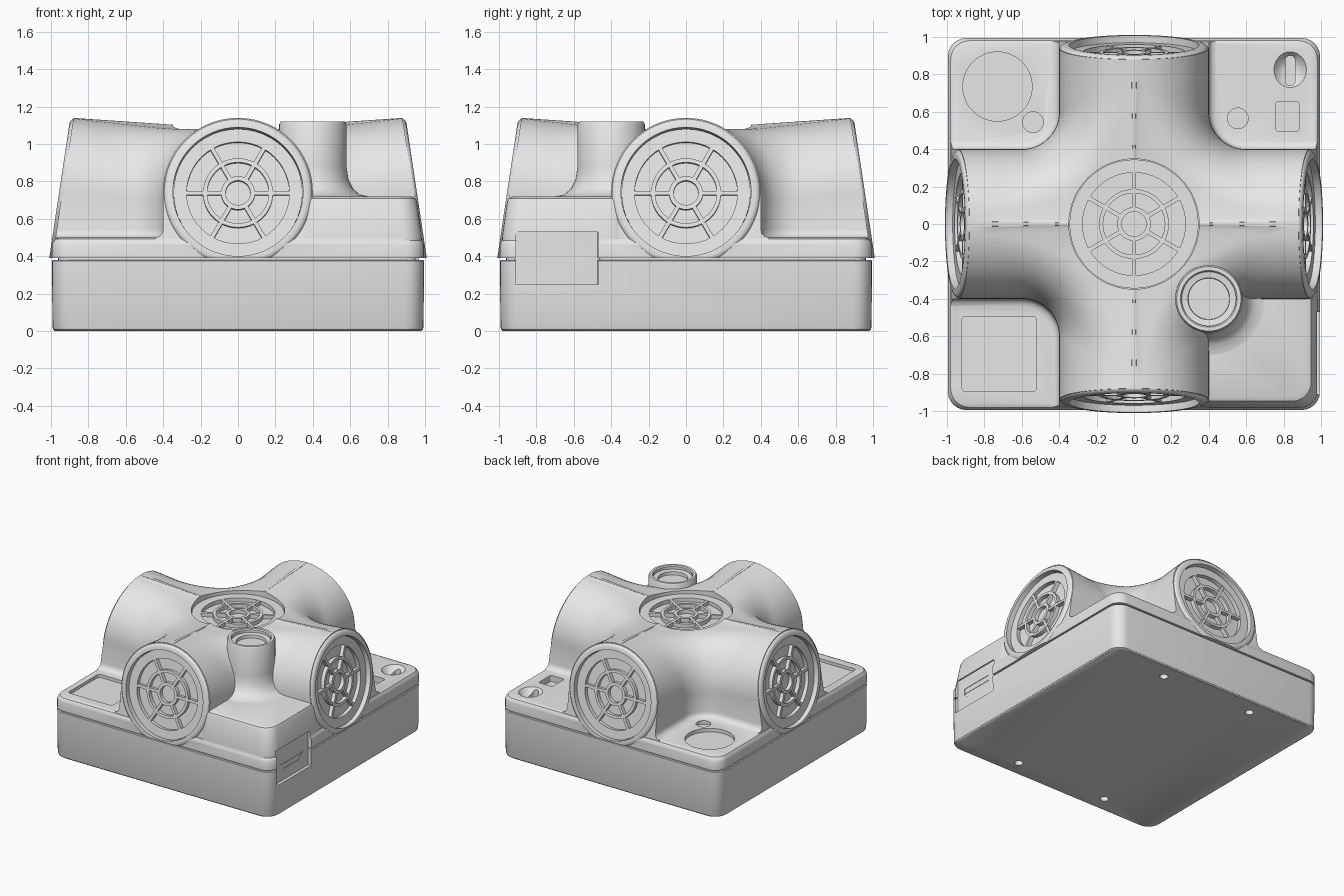
import bpy, bmesh
from math import sin, cos, pi, radians, atan
from mathutils import Matrix, Vector

if "Cube" in bpy.data.objects:
    bpy.data.objects.remove(bpy.data.objects["Cube"])

grey = bpy.data.materials.new("plain_grey")
grey.use_nodes = True
grey.diffuse_color = (0.8, 0.8, 0.8, 1)
grey.node_tree.nodes["Principled BSDF"].inputs["Base Color"].default_value = (0.8, 0.8, 0.8, 1)


def loft(name, rings, m=Matrix(), closed=False, peak=None):
    """Skin a stack of equal-length rings; cap the ends, or join them when closed."""
    bm = bmesh.new()
    rows = [[bm.verts.new(p) for p in ring] for ring in rings]
    pairs = list(zip(rows, rows[1:]))
    if closed:
        pairs.append((rows[-1], rows[0]))
    for a, b in pairs:
        for i in range(len(a)):
            j = (i + 1) % len(a)
            bm.faces.new((a[i], a[j], b[j], b[i]))
    if not closed:
        bm.faces.new(rows[0][::-1])
        if peak:
            tip = bm.verts.new(peak)
            for i, v in enumerate(rows[-1]):
                bm.faces.new((v, rows[-1][(i + 1) % len(rows[-1])], tip))
        else:
            bm.faces.new(rows[-1])
    bm.transform(m)
    bmesh.ops.recalc_face_normals(bm, faces=bm.faces)
    mesh = bpy.data.meshes.new(name)
    bm.to_mesh(mesh)
    bm.free()
    mesh.materials.append(grey)
    obj = bpy.data.objects.new(name, mesh)
    bpy.context.collection.objects.link(obj)
    return obj


def rounded(hx, hy, r, z, cx=0, cy=0, n=7):
    """Rounded rectangle ring."""
    pts = []
    for q, (sx, sy) in enumerate(((1, 1), (-1, 1), (-1, -1), (1, -1))):
        for k in range(n):
            a = (q + k / (n - 1)) * pi / 2
            pts.append(Vector((cx + sx * (hx - r) + r * cos(a), cy + sy * (hy - r) + r * sin(a), z)))
    return pts


def block(name, x, y, z0, z1, hx, hy, r):
    return loft(name, [rounded(hx, hy, r, z, x, y) for z in (z0, z1)])


def lathe(name, profile, m=Matrix(), closed=False, n=48):
    rings = [[Vector((r * cos(2 * pi * i / n), r * sin(2 * pi * i / n), z)) for i in range(n)]
             for r, z in profile]
    return loft(name, rings, m, closed)


def disc(name, x, y, z0, z1, r):
    return lathe(name, [(r, z0), (r, z1)], Matrix.Translation((x, y, 0)))


def combine(target, parts, op):
    for part in parts:
        part.hide_render = True
        mod = target.modifiers.new("cut", "BOOLEAN")
        mod.operation, mod.solver, mod.object = op, "EXACT", part
        bpy.context.view_layer.objects.active = target
        bpy.ops.object.modifier_apply(modifier=mod.name)
        bpy.data.objects.remove(part)


# Four-armed hub: cross-shaped contours whose inner fillets widen towards the top
def cross_ring(w, fillet, z, tilt):
    end = 0.983 - 0.15 * (z - 0.45)
    c = w + fillet
    quarter = [Vector((end, -w, z)), Vector((end, w, z))]
    for k in range(15):
        a = -pi / 2 - k / 14 * pi / 2
        quarter.append(Vector((c + fillet * cos(a), c + fillet * sin(a), z)))
    ring = []
    for q in range(4):
        for p in quarter:
            v = Matrix.Rotation(q * pi / 2, 3, "Z") @ p
            v.z -= tilt * (0.88 - max(abs(v.x), abs(v.y), 0.35))
            ring.append(v)
    return ring


slope = 0.114
hub_rings = [cross_ring(0.4 + f, 0.2 - f, z, 0) for f, z in
             ((0.04, 0.44), (0.04, 0.5), (0.018, 0.508), (0.005, 0.522), (0, 0.545))]
for k in range(17):
    t = radians(k * 5.5)
    hub_rings.append(cross_ring(0.4 * cos(t), 0.2 + 0.65 * (1 - cos(t)), 0.74 + 0.4 * sin(t), slope))
hub = loft("hub", hub_rings, peak=(0, 0, 1.14 - slope * 0.53))

# Upper shell with a soft top edge, and the raised corner
shell = loft("upper_shell", [rounded(h, h, 0.1, z) for h, z in
             ((0.995, 0.37), (0.995, 0.46), (0.99, 0.475), (0.98, 0.492), (0.96, 0.5))])
corner = loft("raised_corner", [
    rounded((h - 0.3) / 2, (h - 0.3) / 2, 0.1, z, (h + 0.3) / 2, -(h + 0.3) / 2)
    for h, z in ((0.984, 0.42), (0.984, 0.5), (0.957, 0.69), (0.947, 0.71), (0.925, 0.72))])

# Frames of the four tilted openings and the top one
frames = [Matrix.Rotation(q * pi / 2, 4, "Z") @ Matrix.Translation((0.956, 0, 0.745))
          @ Matrix.Rotation(pi / 2 - atan(0.15), 4, "Y") for q in range(4)]
rims = [lathe("rim", [(0.395, -0.12), (0.4, -0.035), (0.395, -0.015), (0.384, -0.004), (0.37, 0)], m, n=64)
        for m in frames]
frames.append(Matrix.Translation((0, 0, 1.092)))
combine(shell, [hub, corner] + rims, "UNION")

cutters = [lathe("opening", [(0.348, -0.07), (0.348, 0.1)], m, n=64) for m in frames]
cutters += [
    block("under_trim", 0, 0, 0.2, 0.39, 1.2, 1.2, 0.1),
    disc("large_round_pit", -0.73, 0.735, 0.47, 0.6, 0.185),
    disc("small_pit", -0.54, 0.545, 0.47, 0.6, 0.055),
    disc("small_pit", 0.555, 0.565, 0.47, 0.6, 0.055),
    block("square_pit", -0.72, -0.695, 0.475, 0.6, 0.2, 0.2, 0.02),
    block("switch_pit", 0.82, 0.575, 0.45, 0.6, 0.062, 0.08, 0.015),
    lathe("oval_dish", [(0.03, 0.45), (0.06, 0.463), (0.088, 0.502), (0.09, 0.6)],
          Matrix.Translation((0.835, 0.825, 0)) @ Matrix.Diagonal((1, 1.1, 1, 1))),
    block("slot", 0.835, 0.82, 0.42, 0.6, 0.026, 0.08, 0.025)]


def port_recess():
    return block("port_recess", 1.05, -0.69, 0.25, 0.53, 0.085, 0.22, 0.01)


combine(shell, cutters + [port_recess()], "DIFFERENCE")

# Lower tray, with screw holes underneath
tray = loft("lower_tray", [rounded(h, h, 0.1, z) for h, z in
            ((0.978, 0), (0.988, 0.008), (0.992, 0.02), (0.995, 0.375), (0.99, 0.38))])
holes = [disc("screw_hole", x, y, -0.1, 0.08, 0.032) for x in (-0.42, 0.42) for y in (-0.85, 0.85)]
combine(tray, holes + [port_recess()], "DIFFERENCE")
seam = block("seam_core", 0, 0, 0.3, 0.42, 0.962, 0.962, 0.08)

# Port panel with its socket
panel = block("port_panel", 0.935, -0.69, 0.24, 0.54, 0.034, 0.23, 0.005)
outline = ((-0.83, 0.43), (-0.55, 0.43), (-0.55, 0.375), (-0.59, 0.34), (-0.79, 0.34), (-0.83, 0.375))
socket = loft("socket", [[Vector((x, y, z)) for y, z in outline] for x in (0.94, 1.05)])
combine(panel, [socket], "DIFFERENCE")

# Post with a flared foot and a stepped cup
post = lathe("post", [(0.3, 0.69), (0.3, 0.72), (0.25, 0.73), (0.215, 0.76), (0.19, 0.81), (0.18, 0.88),
                      (0.18, 1.105), (0.172, 1.12), (0.152, 1.12), (0.145, 1.112), (0.145, 1.09),
                      (0.112, 1.085), (0.11, 1.06)], Matrix.Translation((0.4, -0.4, 0)))

# Grilles: three rings joined by six spokes
smooth = [shell, tray, seam, panel, post]
for m in frames:
    for a, b in ((0.275, 0.345), (0.165, 0.187), (0.066, 0.09)):
        smooth.append(lathe("grille_ring", [(a, -0.075), (b, -0.075), (b, -0.038), (a, -0.038)], m, True))
    for k in range(6):
        spoke = loft("grille_spoke", [rounded(0.1, 0.011, 0.002, z, 0.18, n=2) for z in (-0.075, -0.039)],
                     m @ Matrix.Rotation(radians(30 + 60 * k), 4, "Z"))
        smooth.append(spoke)

bpy.ops.object.select_all(action="DESELECT")
for obj in smooth:
    obj.select_set(True)
bpy.context.view_layer.objects.active = shell
bpy.ops.object.shade_smooth_by_angle(angle=radians(32))
